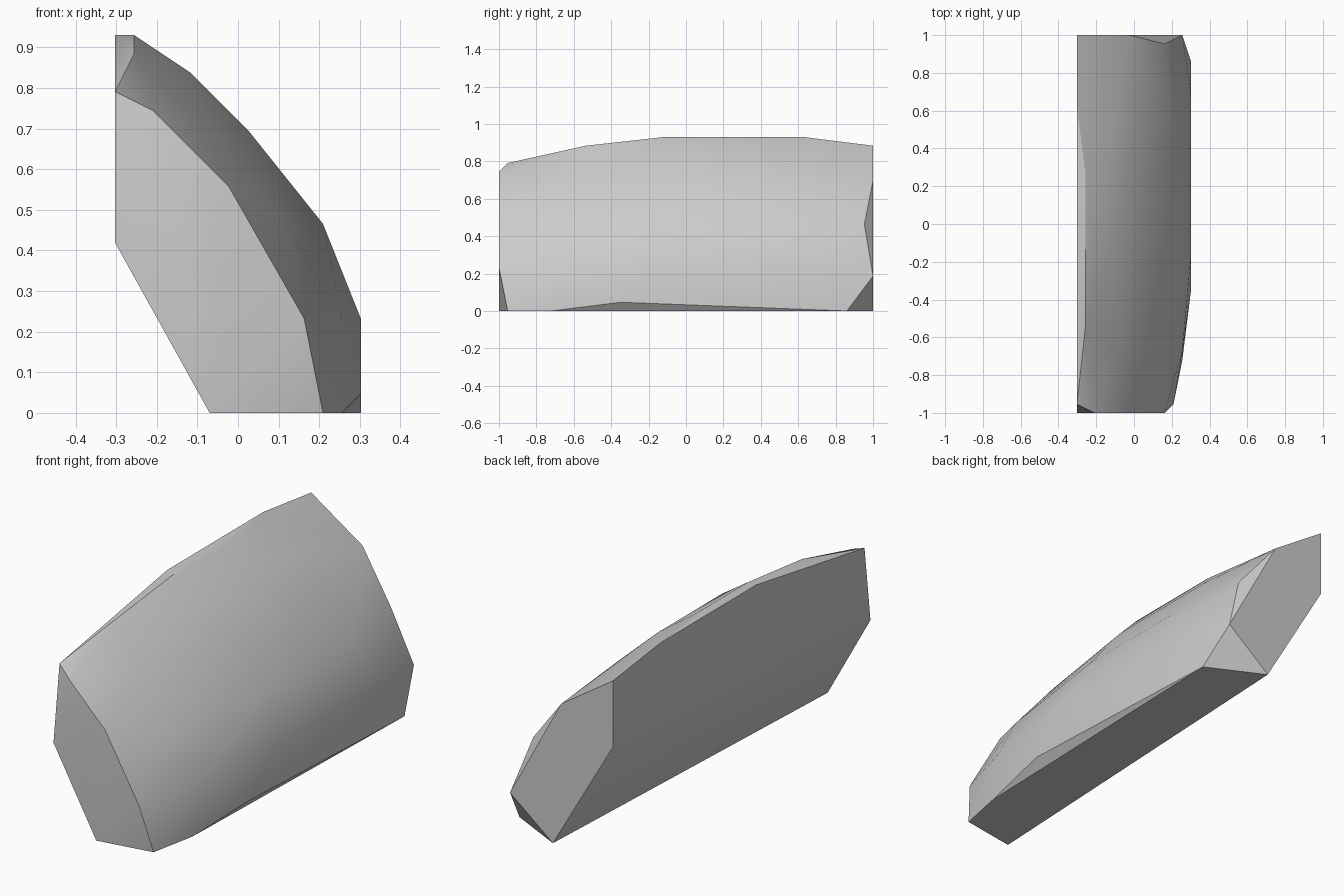
import bpy
import bmesh
import math
from mathutils import Vector

cube = bpy.data.objects.get("Cube")
if cube:
    bpy.data.objects.remove(cube, do_unlink=True)

STEP = 2 / 43  # grid unit: the block is 13 x 43 x 20 units

# Flat front end, with its clipped corners
front_end = [(0, 1, 17), (2, 0, 16), (6, 0, 12), (10, 0, 5),
             (11, 1, 0), (5, 0, 0), (0, 0, 9)]
# Flat back end and the small facet beside it
back_end = [(0, 43, 19), (6, 43, 15), (10, 42, 10), (12, 43, 4),
            (7, 43, 0), (0, 43, 12)]
# Bulging side, from the top ridge down to the lower rim
ridge = [(1, 10, 19), (0, 19, 20), (1, 19, 20), (1, 27, 20), (0, 35, 20)]
shoulder = [(4, 19, 18), (4, 30, 18), (5, 7, 15), (7, 20, 15), (7, 33, 15)]
belly = [(9, 6, 10), (11, 20, 10), (11, 34, 10),
         (12, 7, 5), (13, 18, 5), (13, 36, 5)]
rim = [(12, 6, 0), (13, 14, 1), (13, 40, 0)]

# Wrap the corner points in a convex skin
bm = bmesh.new()
for i, j, k in front_end + back_end + ridge + shoulder + belly + rim:
    bm.verts.new(Vector((i - 6.5, j - 21.5, k)) * STEP)
bmesh.ops.convex_hull(bm, input=bm.verts)
loose = [v for v in bm.verts if not v.link_faces]
bmesh.ops.delete(bm, geom=loose, context='VERTS')
bmesh.ops.dissolve_limit(bm, angle_limit=math.radians(0.5),
                         verts=bm.verts, edges=bm.edges)
bmesh.ops.recalc_face_normals(bm, faces=bm.faces)
mesh = bpy.data.meshes.new("curved_block")
bm.to_mesh(mesh)
bm.free()

# Plain grey finish
grey = bpy.data.materials.new("plain_grey")
grey.use_nodes = True
colour = (0.6, 0.6, 0.6, 1)
grey.diffuse_color = colour
grey.node_tree.nodes["Principled BSDF"].inputs["Base Color"].default_value = colour
mesh.materials.append(grey)

block = bpy.data.objects.new("curved_block", mesh)
bpy.context.collection.objects.link(block)
bpy.ops.object.select_all(action='DESELECT')
block.select_set(True)
bpy.context.view_layer.objects.active = block
bpy.ops.object.shade_smooth_by_angle(angle=math.radians(30))
